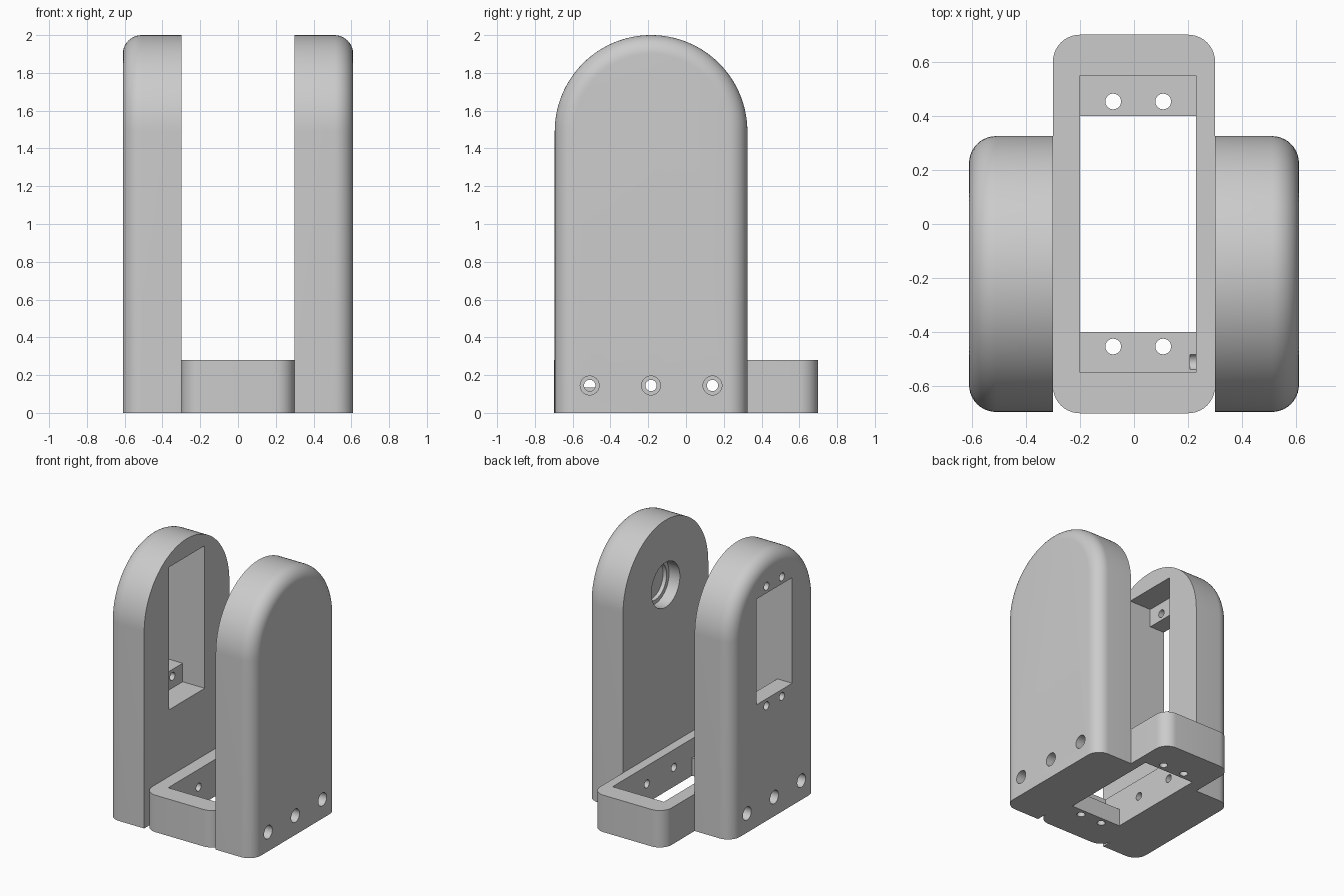
import bpy, bmesh, math
from mathutils import Matrix, Vector

cube = bpy.data.objects.get("Cube")
if cube:
    bpy.data.objects.remove(cube, do_unlink=True)

grey = bpy.data.materials.new("plain grey")
grey.use_nodes = True
grey.diffuse_color = (0.6, 0.6, 0.6, 1)
grey.node_tree.nodes["Principled BSDF"].inputs["Base Color"].default_value = (0.6, 0.6, 0.6, 1)

MID_Y = -0.185      # centre line of the upright plates
INNER, OUTER = 0.3, 0.61
ARCH_R, ARCH_Z, FILLET = 0.51, 1.49, 0.1
BOLT_Z = 0.145
BOLT_Y = [MID_Y + d for d in (-0.325, 0, 0.325)]


def make_object(name, bm):
    bmesh.ops.recalc_face_normals(bm, faces=bm.faces)
    mesh = bpy.data.meshes.new(name)
    bm.to_mesh(mesh)
    bm.free()
    obj = bpy.data.objects.new(name, mesh)
    bpy.context.collection.objects.link(obj)
    mesh.materials.append(grey)
    return obj


def box(lo, hi, name="box_cutter", corner=0):
    lo, hi = Vector(lo), Vector(hi)
    bm = bmesh.new()
    bmesh.ops.create_cube(bm, size=1)
    bmesh.ops.scale(bm, vec=hi - lo, verts=bm.verts)
    bmesh.ops.translate(bm, vec=(lo + hi) / 2, verts=bm.verts)
    if corner:
        upright = [e for e in bm.edges
                   if abs(e.verts[0].co.z - e.verts[1].co.z) > 0.01]
        bmesh.ops.bevel(bm, geom=upright, offset=corner, segments=10,
                        profile=0.5, affect='EDGES')
    return make_object(name, bm)


def rod(start, end, radius, sides=32):
    start, end = Vector(start), Vector(end)
    axis = end - start
    turn = axis.to_track_quat('Z', 'Y').to_matrix().to_4x4()
    bm = bmesh.new()
    bmesh.ops.create_cone(bm, cap_ends=True, segments=sides, radius1=radius,
                          radius2=radius, depth=axis.length,
                          matrix=Matrix.Translation((start + end) / 2) @ turn)
    return make_object("rod_cutter", bm)


def arch_plate(name, side):
    """Arched upright whose outer rim is rounded over."""
    steps = [i / 10 * math.pi / 2 for i in range(11)]
    sections = [(INNER, ARCH_R)] + [
        (OUTER - FILLET * (1 - math.sin(a)), ARCH_R - FILLET * (1 - math.cos(a)))
        for a in steps]
    bm = bmesh.new()
    rings = []
    for x, r in sections:
        outline = [(MID_Y + r, 0)]
        outline += [(MID_Y + r * math.cos(math.pi * i / 64),
                     ARCH_Z + r * math.sin(math.pi * i / 64)) for i in range(65)]
        outline.append((MID_Y - r, 0))
        rings.append([bm.verts.new((side * x, y, z)) for y, z in outline])
    for a, b in zip(rings, rings[1:]):
        for i in range(len(a)):
            j = (i + 1) % len(a)
            bm.faces.new((a[i], a[j], b[j], b[i]))
    bm.faces.new(rings[0])
    bm.faces.new(rings[-1])
    return make_object(name, bm)


def carve(obj, cutters):
    bpy.context.view_layer.objects.active = obj
    for cutter in cutters:
        mod = obj.modifiers.new("cut", 'BOOLEAN')
        mod.operation = 'DIFFERENCE'
        mod.solver = 'EXACT'
        mod.object = cutter
        bpy.ops.object.modifier_apply(modifier=mod.name)
        bpy.data.objects.remove(cutter, do_unlink=True)
    bpy.ops.object.select_all(action='DESELECT')
    obj.select_set(True)
    bpy.ops.object.shade_smooth_by_angle(angle=math.radians(30))


# Base frame: stepped pocket, end screw holes and side bolt holes
base = box((-0.3, -0.7, 0), (0.3, 0.7, 0.28), "base_frame", corner=0.1)
cuts = [box((-0.2, -0.55, 0.135), (0.23, 0.55, 0.5)),
        box((-0.2, -0.4, -0.1), (0.23, 0.4, 0.5))]
for x in (-0.077, 0.108):
    for y in (-0.453, 0.453):
        cuts.append(rod((x, y, -0.1), (x, y, 0.2), 0.029))
for y in BOLT_Y:
    cuts.append(rod((0.208, y, BOLT_Z), (0.4, y, BOLT_Z), 0.03))
    cuts.append(rod((-0.4, y, BOLT_Z), (-0.199, y, BOLT_Z), 0.03))
carve(base, cuts)

# Left upright: blind stepped round socket on the inner face
left = arch_plate("left_upright", 1)
cuts = [rod((0.6 * s + 0.2 * (1 - s), y, BOLT_Z), (0.7, y, BOLT_Z), 0.05)
        for s in (0,) for y in BOLT_Y]
cuts += [rod((0.2, MID_Y, 1.51), (0.39, MID_Y, 1.51), 0.17, 48),
         rod((0.2, MID_Y, 1.51), (0.42, MID_Y, 1.51), 0.14, 48)]
carve(left, cuts)

# Right upright: stepped rectangular pocket open to the outside
right = arch_plate("right_upright", -1)
POCKET_Z = 1.325
cuts = [rod((-0.7, y, BOLT_Z), (-0.2, y, BOLT_Z), 0.05) for y in BOLT_Y]
for reach, depth in ((0.54, -0.485), (0.4, -0.8)):
    cuts.append(box((depth, MID_Y - 0.215, POCKET_Z - reach),
                    (-0.2, MID_Y + 0.215, POCKET_Z + reach)))
for dy in (-0.0925, 0.0925):
    for dz in (-0.453, 0.453):
        y, z = MID_Y + dy, POCKET_Z + dz
        cuts.append(rod((-0.7, y, z), (-0.4, y, z), 0.03))
carve(right, cuts)
